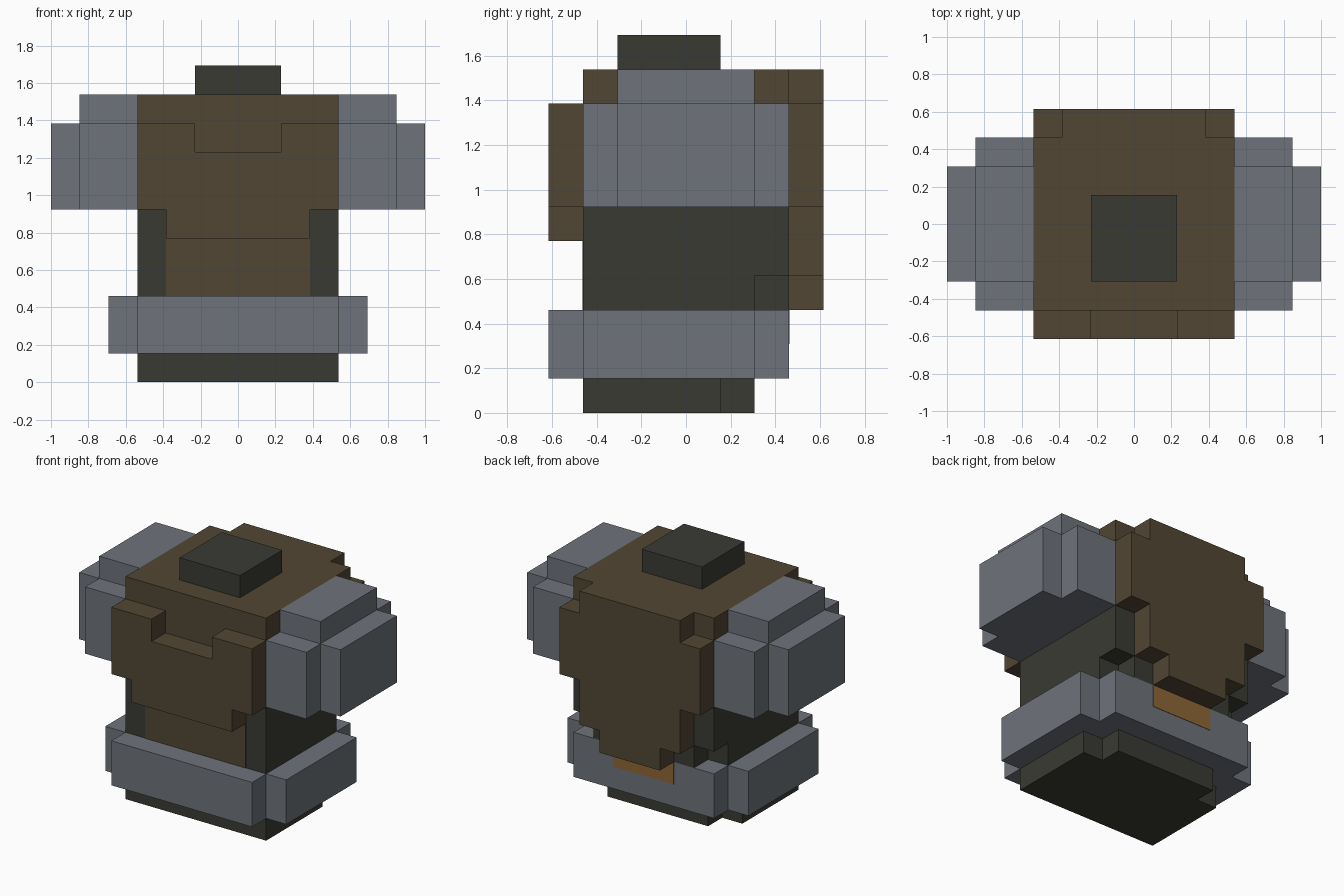
import bpy
import bmesh
from mathutils import Matrix, Vector

cube = bpy.data.objects.get("Cube")
if cube:
    bpy.data.objects.remove(cube, do_unlink=True)

U = 2 / 13  # one block


def material(name, rgb):
    m = bpy.data.materials.new(name)
    m.use_nodes = True
    col = (*rgb, 1.0)
    m.diffuse_color = col
    bsdf = next(n for n in m.node_tree.nodes if n.type == 'BSDF_PRINCIPLED')
    bsdf.inputs["Base Color"].default_value = col
    bsdf.inputs["Roughness"].default_value = 0.9
    return m


DARK = material("dark cloth", (0.042, 0.042, 0.034))
BROWN = material("brown leather", (0.084, 0.061, 0.034))
GREY = material("grey steel", (0.156, 0.174, 0.198))
TAN = material("tan leather", (0.27, 0.135, 0.036))


def part(name, mat, *boxes):
    """Join boxes (x0, x1, y0, y1, z0, z1), in block units, into one object."""
    bm = bmesh.new()
    for x0, x1, y0, y1, z0, z1 in boxes:
        size = Vector((x1 - x0, y1 - y0, z1 - z0)) * U
        centre = Vector((x0 + x1, y0 + y1, z0 + z1)) * U / 2
        bmesh.ops.create_cube(bm, size=1, matrix=Matrix.Translation(centre) @ Matrix.Diagonal((*size, 1)))
    mesh = bpy.data.meshes.new(name)
    bm.to_mesh(mesh)
    bm.free()
    mesh.materials.append(mat)
    ob = bpy.data.objects.new(name, mesh)
    bpy.context.collection.objects.link(ob)
    return ob


def wide(half, *rest):
    """Box centred on x = 0."""
    return (-half, half, *rest)


# Dark under-suit: hips, waist and neck
part("hips", DARK, wide(3.5, -3, 1, 0, 1), wide(2.5, 1, 2, 0, 1))
part("waist", DARK, wide(3.5, -3, 2, 3, 4), wide(2.5, 2, 3, 3, 4), wide(3.5, -3, 3, 4, 6))
part("neck", DARK, wide(1.5, -2, 1, 10, 11))

# Belt with side bulges, and a tan patch behind
part("belt", GREY, wide(3.5, -4, 3, 1, 3), wide(4.5, -3, 2, 1, 3))
part("belt_back_patch", TAN, wide(1.5, 2.98, 3.02, 2, 2.995))

# Leather torso, stepped chest plate, stepped back plate
part("chest", BROWN, wide(3.5, -3, 3, 6, 10))
part("belly_panel", BROWN, wide(2.5, -3.02, -2.98, 3, 5))
part("chest_plate", BROWN,
     wide(2.5, -4, -3, 5, 6), wide(3.5, -4, -3, 6, 8),
     (-3.5, -1.5, -4, -3, 8, 9), (1.5, 3.5, -4, -3, 8, 9))
part("back_plate", BROWN,
     wide(1.5, 3, 4, 3, 4), wide(2.5, 3, 4, 4, 6),
     wide(3.5, 3, 4, 6, 9), wide(2.5, 3, 4, 9, 10))

# Shoulder guards, built on the left and mirrored to the right
guard = [(3.5, 5.5, -3, 3, 6, 9), (3.5, 5.5, -2, 2, 9, 10), (5.5, 6.5, -2, 2, 6, 9)]
part("left_shoulder_guard", GREY, *guard)
part("right_shoulder_guard", GREY, *[(-b, -a, *rest) for a, b, *rest in guard])
